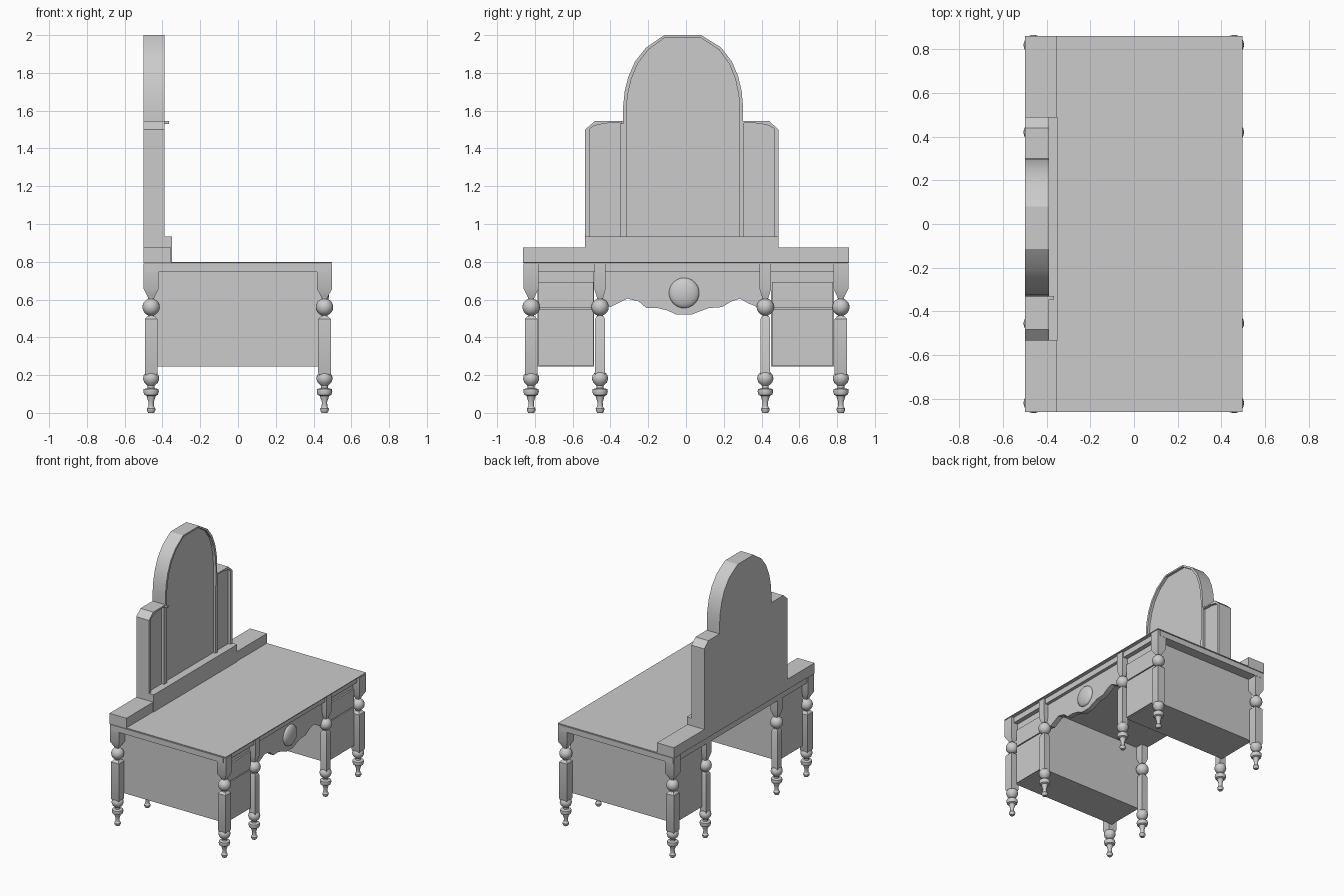
import bpy, bmesh
from math import sin, cos, pi, sqrt

if "Cube" in bpy.data.objects:
    bpy.data.objects.remove(bpy.data.objects["Cube"])


def make_object(name, bm):
    bmesh.ops.recalc_face_normals(bm, faces=bm.faces)
    me = bpy.data.meshes.new(name)
    bm.to_mesh(me)
    bm.free()
    ob = bpy.data.objects.new(name, me)
    bpy.context.collection.objects.link(ob)
    return ob


def prism(name, pts, x0, x1):
    """Closed (y, z) outline extended from x0 to x1."""
    bm = bmesh.new()
    a, b = ([bm.verts.new((x, y, z)) for y, z in pts] for x in (x0, x1))
    bm.faces.new(a)
    bm.faces.new(b)
    for i in range(len(pts)):
        bm.faces.new((a[i - 1], a[i], b[i], b[i - 1]))
    return make_object(name, bm)


def box(name, x0, x1, y0, y1, z0, z1):
    return prism(name, [(y0, z0), (y1, z0), (y1, z1), (y0, z1)], x0, x1)


def lathe(bm, profile, seg):
    """Closed turned solid; four segments give a square section of half-width r."""
    k, off = (sqrt(2), pi / 4) if seg == 4 else (1, 0)
    rings = []
    for r, z in profile:
        rings.append([bm.verts.new((k * r * cos(off + 2 * pi * i / seg),
                                    k * r * sin(off + 2 * pi * i / seg), z))
                      for i in range(seg)])
    for a, b in zip(rings, rings[1:]):
        for i in range(seg):
            j = (i + 1) % seg
            bm.faces.new((a[i], a[j], b[j], b[i]))
    bm.faces.new(rings[0])
    bm.faces.new(rings[-1])


def leg(name, x, y, w):
    bm = bmesh.new()
    # turned foot
    lathe(bm, [(.015, 0), (.022, .012), (.023, .022), (.015, .034), (.014, .058),
               (.02, .075), (.024, .09), (.036, .096), (.041, .112), (.039, .126),
               (.018, .131), (.018, .144), (.036, .16), (.043, .18), (.04, .198),
               (.028, .214)], 20)
    # square shaft
    lathe(bm, [(.026, .195), (w * .86, .212), (w * .86, .497), (.018, .513)], 4)
    # ball between the square parts
    ball = [(.046 * cos(a), .56 + .046 * sin(a))
            for a in [(-.4 + .1 * i) * pi for i in range(9)]]
    lathe(bm, [(.018, .505)] + ball + [(.017, .625)], 20)
    # square head with tapered bottom
    lathe(bm, [(.016, .606), (.018, .615), (w, .655), (w, .79)], 4)
    ob = make_object(name, bm)
    ob.location = (x, y, 0)


for xn, x in (("front", .458), ("back", -.46)):
    for yn, y, w in (("outer_left", -.82, .039), ("inner_left", -.455, .03),
                     ("inner_right", .42, .03), ("outer_right", .82, .039)):
        leg(f"{xn}_{yn}_leg", x, y, w)

# table top and inset rail under it
box("table_top", -.5, .497, -.862, .862, .794, .80)
box("top_rail", -.492, .475, -.8605, .8605, .747, .79)

# drawer cabinets, narrower than the leg spacing
for name, y0, y1 in (("left", -.785, -.486), ("right", .449, .783)):
    box(f"{name}_cabinet", -.45, .44, y0, y1, .245, .76)
    for part, z0, z1 in (("lower", .252, .55), ("upper", .558, .692)):
        box(f"{name}_{part}_drawer", .43, .452, y0 + .005, y1 - .005, z0, z1)

# shaped apron with oval boss
prism("front_apron", [(-.44, .76), (-.44, .57), (-.40, .56), (-.36, .58), (-.31, .605),
                      (-.25, .59), (-.21, .555), (-.15, .555), (-.10, .543), (-.05, .52),
                      (.03, .52), (.08, .54), (.12, .555), (.19, .56), (.24, .59),
                      (.285, .605), (.33, .58), (.38, .56), (.41, .57), (.41, .76)],
      .41, .45)
bm = bmesh.new()
bmesh.ops.create_uvsphere(bm, u_segments=28, v_segments=16, radius=.08)
boss = make_object("apron_boss", bm)
boss.scale = (.4, 1, 1)
boss.location = (.45, -.01, .635)

# ledge and mirror base
box("back_ledge", -.5, -.355, -.862, .862, .798, .875)
box("mirror_base", -.499, -.35, -.534, .49, .80, .933)

# mirror body
arch = [(-.333, 1.62), (-.325, 1.70), (-.305, 1.78), (-.27, 1.86), (-.21, 1.935),
        (-.115, 2.0), (.08, 2.0), (.185, 1.935), (.243, 1.86), (.277, 1.78),
        (.295, 1.70), (.302, 1.62)]
body = prism("mirror_frame", [(-.534, .80), (-.534, 1.50), (-.482, 1.545), (-.333, 1.545)] + arch
             + [(.302, 1.545), (.44, 1.545), (.49, 1.50), (.49, .80)], -.5, -.39)

# recessed glass panels
side = [(-.508, .88), (-.508, 1.505), (-.485, 1.52), (-.43, 1.533), (-.35, 1.535), (-.35, .88)]
side_r = [(-.043 - y, z) for y, z in side]
centre = [(-.315, .88)] + [(-.0155 + (y + .0155) * .945, z - .012) for y, z in arch] + [(.282, .88)]
for n, pts in (("left", side), ("right", side_r), ("centre", centre)):
    cutter = prism(f"{n}_glass_cutter", pts, -.41, -.30)
    cutter.hide_render = True
    cutter.hide_viewport = True
    cutter.display_type = 'WIRE'
    m = body.modifiers.new(f"{n}_recess", 'BOOLEAN')
    m.operation = 'DIFFERENCE'
    m.solver = 'EXACT'
    m.object = cutter

# small hinge pin on the frame
box("hinge_pin", -.40, -.366, -.345, -.33, 1.53, 1.546)

# shading
bpy.ops.object.select_all(action='DESELECT')
for ob in bpy.data.objects:
    if ob.type == 'MESH' and not ob.hide_viewport:
        ob.select_set(True)
        bpy.context.view_layer.objects.active = ob
bpy.ops.object.shade_smooth_by_angle()
